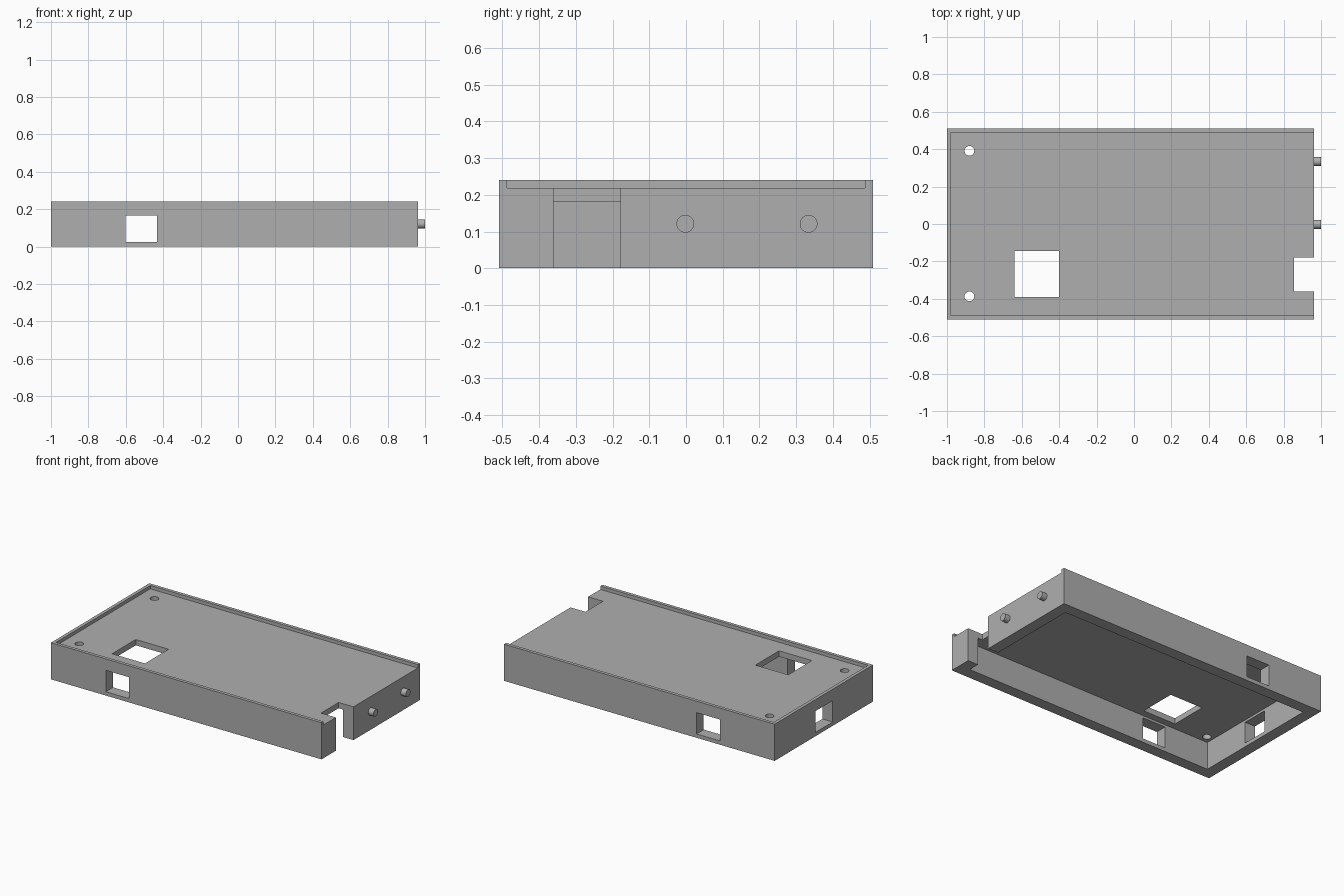
import bpy

cube = bpy.data.objects.get("Cube")
if cube:
    bpy.data.objects.remove(cube, do_unlink=True)

grey = bpy.data.materials.new("plain grey")
grey.use_nodes = True
COLOUR = (0.43, 0.43, 0.43, 1)
grey.diffuse_color = COLOUR
grey.node_tree.nodes["Principled BSDF"].inputs["Base Color"].default_value = COLOUR

# Main dimensions
LEFT, RIGHT, HALF_Y, TOP = -1.0, 0.963, 0.51, 0.24
WALL, RIM, FLOOR, CEILING = 0.075, 0.022, 0.218, 0.18
OVER = 0.1


def box(name, x, y, z):
    bpy.ops.mesh.primitive_cube_add(size=1)
    ob = bpy.context.object
    ob.name = name
    ob.location = [(a + b) / 2 for a, b in (x, y, z)]
    ob.scale = [b - a for a, b in (x, y, z)]
    bpy.ops.object.transform_apply(location=True, rotation=True, scale=True)
    ob.data.materials.append(grey)
    return ob


def cylinder(name, radius, depth, location, rotation=(0, 0, 0)):
    bpy.ops.mesh.primitive_cylinder_add(vertices=48, radius=radius, depth=depth,
                                        location=location, rotation=rotation)
    ob = bpy.context.object
    ob.name = name
    ob.data.materials.append(grey)
    return ob


def cut(target, cutter):
    cutter.hide_render = True
    mod = target.modifiers.new("cut", 'BOOLEAN')
    mod.operation = 'DIFFERENCE'
    mod.solver = 'EXACT'
    mod.object = cutter
    bpy.context.view_layer.objects.active = target
    bpy.ops.object.modifier_apply(modifier=mod.name)
    bpy.data.objects.remove(cutter, do_unlink=True)


case = box("case_shell", (LEFT, RIGHT), (-HALF_Y, HALF_Y), (0, TOP))

# Hollow underside, and shallow top tray open at the right end
inner_y = HALF_Y - WALL
cut(case, box("cavity", (LEFT + WALL, RIGHT - WALL), (-inner_y, inner_y), (-OVER, CEILING)))
tray_y = HALF_Y - RIM
cut(case, box("tray", (LEFT + RIM, RIGHT + OVER), (-tray_y, tray_y), (FLOOR, TOP + OVER)))

# Side windows: front and back in one pass, then the left end
window_z = (0.025, 0.165)
cut(case, box("side_windows", (-0.602, -0.433), (-HALF_Y - OVER, HALF_Y + OVER), window_z))
cut(case, box("end_window", (LEFT - OVER, LEFT + 2 * WALL), (-0.092, 0.084), window_z))

# Top opening and the full height notch in the right end
cut(case, box("top_opening", (-0.64, -0.402), (-0.39, -0.145), (CEILING - 0.05, TOP + OVER)))
cut(case, box("end_notch", (0.855, RIGHT + OVER), (-0.361, -0.179), (-OVER, TOP + OVER)))

# Two screw holes near the left corners
for y in (-0.387, 0.391):
    cut(case, cylinder("screw_hole", 0.026, 0.3, (-0.88, y, TOP)))

# Two pegs on the right end
for name, y in (("middle_peg", -0.002), ("back_peg", 0.334)):
    peg = cylinder(name, 0.024, 0.047, (0.9765, y, 0.121), (0, 1.5708, 0))

bpy.ops.object.select_all(action='DESELECT')
for ob in bpy.context.scene.objects:
    if ob.type == 'MESH' and ob.data.materials and ob.data.materials[0] == grey:
        ob.select_set(True)
bpy.context.view_layer.objects.active = case
bpy.ops.object.shade_smooth_by_angle()
